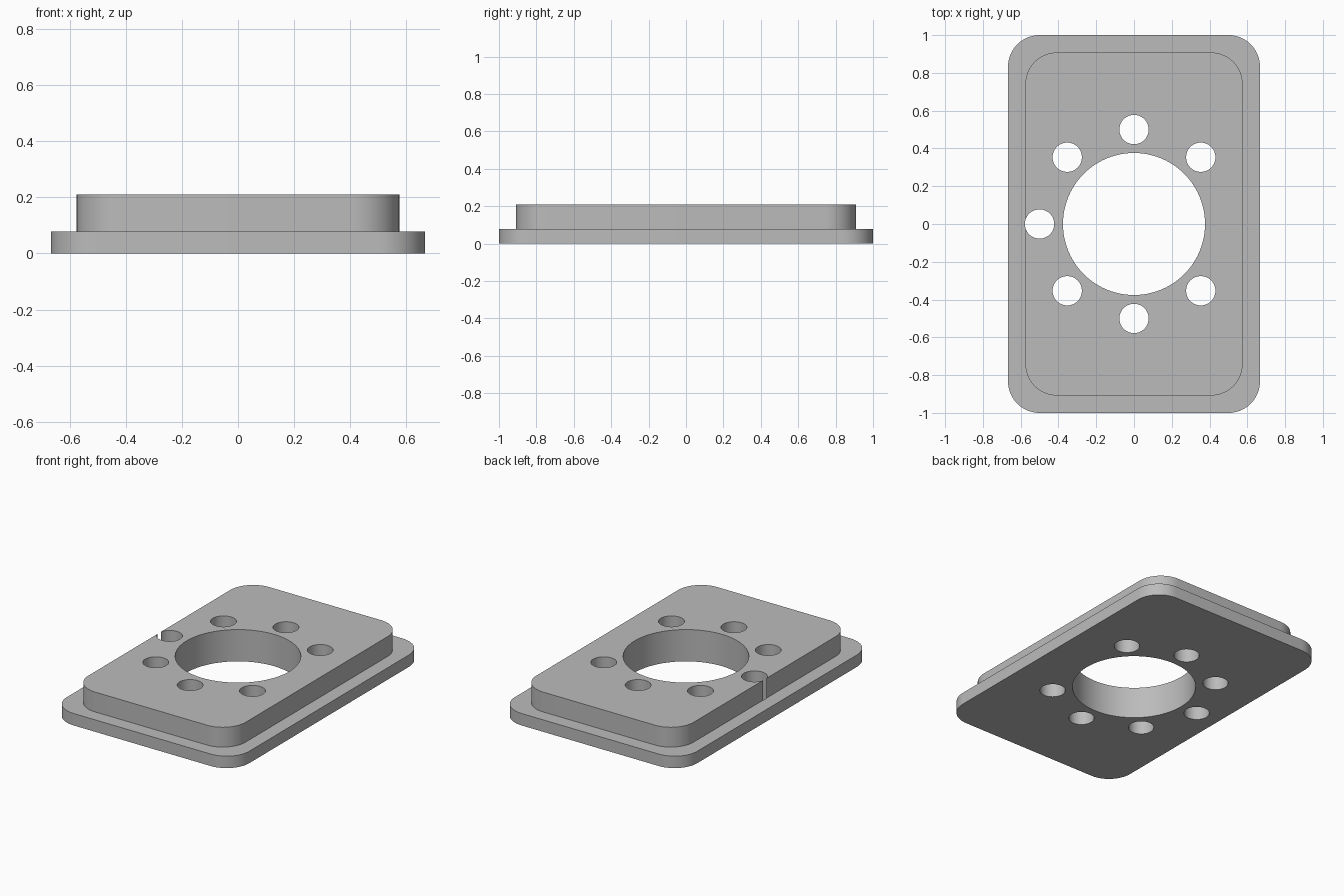
import bpy, bmesh
from math import sin, cos, pi, radians

cube = bpy.data.objects.get("Cube")
if cube:
    bpy.data.objects.remove(cube, do_unlink=True)

CORNER = 0.167      # corner radius of both tiers
SEGMENTS = 16       # facets per rounded corner


def rounded_ring(bm, half_x, half_y, z):
    """Vertices of a rounded rectangle, counter-clockwise."""
    ring = []
    for quarter, (sx, sy) in enumerate([(1, 1), (-1, 1), (-1, -1), (1, -1)]):
        for i in range(SEGMENTS + 1):
            a = (quarter + i / SEGMENTS) * pi / 2
            ring.append(bm.verts.new((sx * (half_x - CORNER) + CORNER * cos(a),
                                      sy * (half_y - CORNER) + CORNER * sin(a), z)))
    return ring


def mesh_object(name, bm):
    mesh = bpy.data.meshes.new(name)
    bmesh.ops.recalc_face_normals(bm, faces=bm.faces[:])
    bm.to_mesh(mesh)
    bm.free()
    obj = bpy.data.objects.new(name, mesh)
    bpy.context.collection.objects.link(obj)
    return obj


# Flange and raised block as one stepped solid
bm = bmesh.new()
rings = [rounded_ring(bm, *size) for size in [
    (0.667, 1.0, 0.0), (0.667, 1.0, 0.079), (0.575, 0.908, 0.079), (0.575, 0.908, 0.21)]]
for low, high in zip(rings, rings[1:]):
    for i in range(len(low)):
        j = (i + 1) % len(low)
        bm.faces.new((low[i], low[j], high[j], high[i]))
bm.faces.new(rings[0][::-1])
bm.faces.new(rings[-1])
plate = mesh_object("mounting_plate", bm)

grey = bpy.data.materials.new("plain grey")
grey.use_nodes = True
grey.diffuse_color = (0.5, 0.5, 0.5, 1)
grey.node_tree.nodes["Principled BSDF"].inputs["Base Color"].default_value = (0.5, 0.5, 0.5, 1)
plate.data.materials.append(grey)

# Centre bore and seven bolt holes; the +x position stays solid
holes = [(0, 0, 0.376, 96)]
holes += [(0.5 * cos(k * pi / 4), 0.5 * sin(k * pi / 4), 0.0775, 48) for k in range(1, 8)]
bm = bmesh.new()
for x, y, radius, sides in holes:
    made = bmesh.ops.create_cone(bm, cap_ends=True, segments=sides,
                                 radius1=radius, radius2=radius, depth=1)
    bmesh.ops.translate(bm, verts=made["verts"], vec=(x, y, 0.1))
cutter = mesh_object("hole_cutter", bm)
cutter.hide_render = True

cut = plate.modifiers.new("holes", 'BOOLEAN')
cut.operation = 'DIFFERENCE'
cut.solver = 'EXACT'
cut.object = cutter
bpy.ops.object.select_all(action='DESELECT')
bpy.context.view_layer.objects.active = plate
plate.select_set(True)
bpy.ops.object.modifier_apply(modifier=cut.name)
bpy.data.objects.remove(cutter, do_unlink=True)

# Smooth round walls, crisp rims
bpy.ops.object.shade_smooth_by_angle(angle=radians(30))
